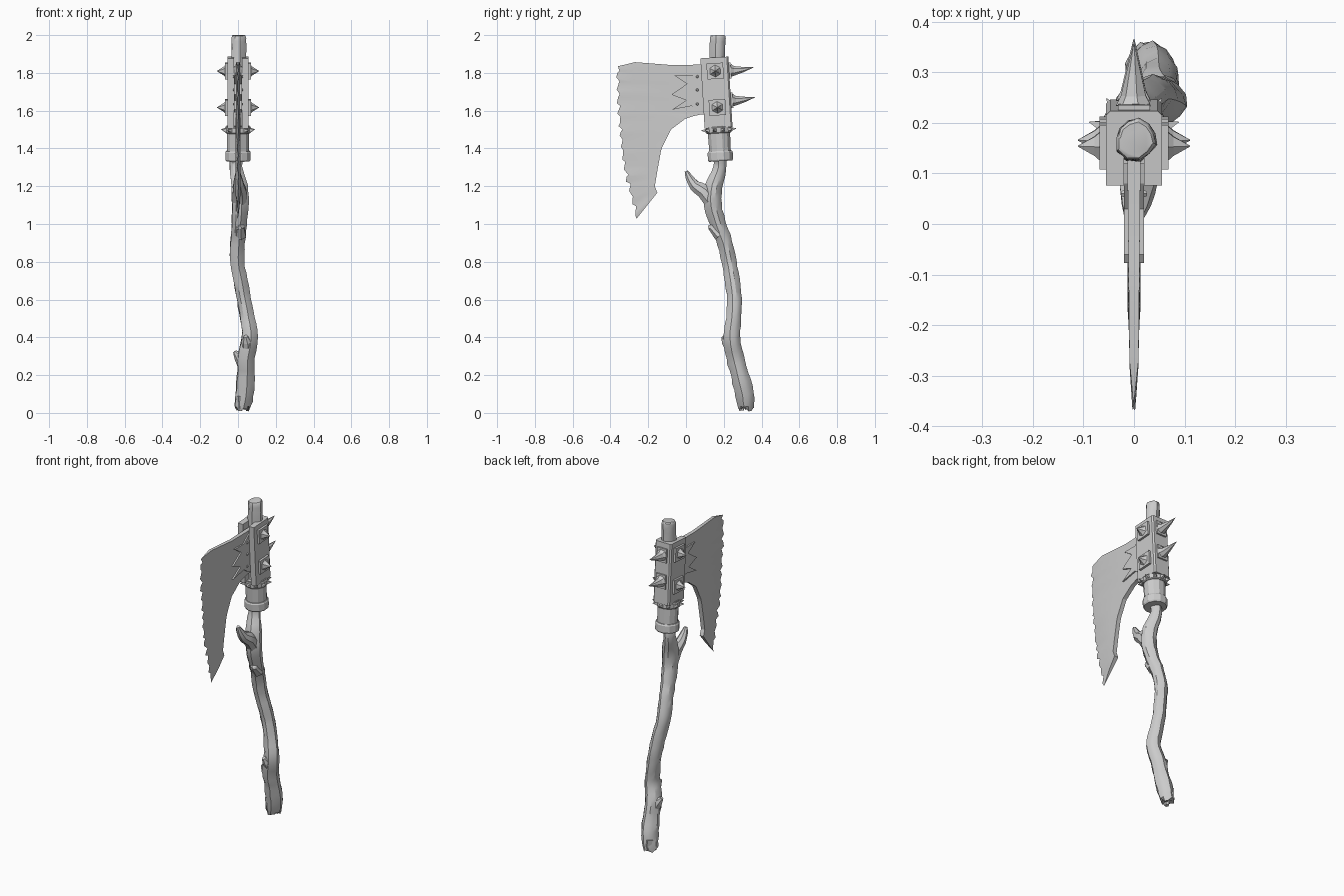
import bpy, bmesh, math, random
from mathutils import Vector, Matrix

if "Cube" in bpy.data.objects:
    bpy.data.objects.remove(bpy.data.objects["Cube"])

random.seed(4)
# Axe head leans slightly forward: local head frame
HEAD = Matrix.Translation((0, 0.161, 1.7)) @ Matrix.Rotation(math.radians(3.5), 4, 'X')
ID = Matrix.Identity(4)


def make(name, verts, faces, mat=ID, smooth=None):
    bm = bmesh.new()
    vs = [bm.verts.new(mat @ Vector(v)) for v in verts]
    for f in faces:
        bm.faces.new([vs[i] for i in f])
    bmesh.ops.recalc_face_normals(bm, faces=bm.faces)
    me = bpy.data.meshes.new(name)
    bm.to_mesh(me)
    bm.free()
    ob = bpy.data.objects.new(name, me)
    bpy.context.collection.objects.link(ob)
    if smooth:
        bpy.context.view_layer.objects.active = ob
        ob.select_set(True)
        bpy.ops.object.shade_smooth_by_angle(angle=math.radians(smooth))
        ob.select_set(False)
    return ob


def loft(name, keys, sides, mat=ID, sub=1, jit=0, flute=0, smooth=None, ragged=0):
    """Tube through (x, y, z, radius) keys with optional carved-wood irregularity."""
    k = [Vector(q) for q in keys]
    pts = []
    for i in range(len(k) - 1):
        p0, p1, p2, p3 = k[max(i - 1, 0)], k[i], k[i + 1], k[min(i + 2, len(k) - 1)]
        for s in range(sub):
            t = s / sub
            pts.append(p1.lerp(p2, t) if sub == 1 else 0.5 * (
                2 * p1 + (p2 - p0) * t + (2 * p0 - 5 * p1 + 4 * p2 - p3) * t * t
                + (3 * p1 - p0 - 3 * p2 + p3) * t ** 3))
    pts.append(k[-1])
    ridge = [1 + random.uniform(-flute, flute) for _ in range(sides)]
    verts = []
    for i, p in enumerate(pts):
        c = p.to_3d()
        T = (pts[min(i + 1, len(pts) - 1)].to_3d() - pts[max(i - 1, 0)].to_3d()).normalized()
        ref = Vector((1, 0, 0)) if abs(T.x) < 0.7 else Vector((0, 1, 0))
        u = (ref - T * ref.dot(T)).normalized()
        w = T.cross(u)
        for j in range(sides):
            a = 2 * math.pi * (j + 0.5) / sides
            r = p[3] * ridge[j] * (1 + random.uniform(-jit, jit))
            v = c + (u * math.cos(a) + w * math.sin(a)) * r
            if i == 0 and ragged:
                v.z = max(0, c.z + random.uniform(-ragged, ragged))
            verts.append(v)
    faces = [(i * sides + j, i * sides + (j + 1) % sides,
              (i + 1) * sides + (j + 1) % sides, (i + 1) * sides + j)
             for i in range(len(pts) - 1) for j in range(sides)]
    n = len(verts)
    faces += [tuple(range(sides)), tuple(range(n - sides, n))]
    return make(name, verts, faces, mat, smooth)


def prism(name, prof, axis, a, b, mat=ID):
    """Extrude a 2D profile along an axis ('X': profile is y,z; 'Z': profile is x,y)."""
    n = len(prof)
    verts = [(d, p, q) if axis == 'X' else (p, q, d) for d in (a, b) for p, q in prof]
    faces = [tuple(range(n)), tuple(range(n, 2 * n))]
    faces += [(i, (i + 1) % n, n + (i + 1) % n, n + i) for i in range(n)]
    return make(name, verts, faces, mat)


def rect(p, q, hp, hq):
    return [(p - hp, q - hq), (p + hp, q - hq), (p + hp, q + hq), (p - hp, q + hq)]


def sample(keys, t):
    for (t0, *a), (t1, *b) in zip(keys, keys[1:]):
        if t <= t1:
            return Vector(a).lerp(Vector(b), (t - t0) / (t1 - t0))
    return Vector(keys[-1][1:])


# Crooked wooden handle with a side branch and knots
loft("handle", [
    (.022, .32, .02, .04), (.035, .312, .1, .05), (.042, .287, .2, .047), (.045, .262, .3, .047),
    (.063, .245, .4, .043), (.05, .254, .5, .04), (.032, .258, .6, .039), (.015, .247, .7, .039),
    (-.004, .23, .8, .039), (-.002, .208, .9, .04), (.006, .172, 1.0, .042), (.012, .145, 1.1, .046),
    (.008, .15, 1.2, .045), (-.012, .182, 1.3, .034), (-.002, .175, 1.4, .036), (.003, .165, 1.7, .04),
    (.004, .168, 1.9, .041), (.004, .17, 1.985, .041), (.004, .17, 2.0, .033)],
    11, sub=3, jit=.06, flute=.12, smooth=30, ragged=.018)
loft("branch", [(.01, .15, 1.09, .04), (.008, .095, 1.17, .04), (.004, .045, 1.205, .031),
                (0, .015, 1.25, .02), (0, .002, 1.28, .01)], 8, sub=2, jit=.06, smooth=30)
loft("lower_knot", [(.05, .25, .33, .04), (.045, .215, .38, .027), (.04, .195, .405, .012)], 7, jit=.1)
loft("side_knot", [(.04, .265, .25, .04), (.005, .262, .3, .026), (-.018, .26, .325, .01)], 7, jit=.1)
loft("upper_knot", [(.01, .18, .94, .035), (.01, .135, .985, .022), (.01, .118, .98, .01)], 7, jit=.1)
for i, (x, y) in enumerate([(.01, .295), (.04, .325), (.02, .345)]):
    loft(f"end_splinter_{i}", [(x, y - .01, .09, .025), (x, y, .012 + .006 * i, .014)], 5, jit=.15)

# Iron socket: U-shaped channel round the handle, open toward the blade
prism("socket", [(-.055, -.074), (-.02, -.074), (-.02, .03), (.02, .03), (.02, -.074), (.055, -.074),
                 (.055, .066), (.047, .074), (-.047, .074), (-.055, .066)], 'Z', -.19, .182, HEAD)

# Collar under the socket with two rings
loft("collar", [(0, 0, -.36, .058), (0, 0, -.18, .062)], 12, HEAD)
loft("collar_lip", [(0, 0, -.368, .064), (0, 0, -.36, .069), (0, 0, -.322, .069), (0, 0, -.314, .064)], 12, HEAD)
loft("collar_band", [(0, 0, -.22, .066), (0, 0, -.215, .07), (0, 0, -.19, .07), (0, 0, -.185, .066)], 12, HEAD)
for i in range(10):
    R = HEAD @ Matrix.Rotation(2 * math.pi * i / 10, 4, 'Z')
    loft(f"band_spike_{i}", [(0, .064, -.203, .016), (0, .093, -.2, .001)], 4, R)

# Side plates with faceted studs, mirrored on both cheeks
for s in (-1, 1):
    for n, z in (("upper", .11), ("lower", -.083)):
        side = "left" if s < 0 else "right"
        prism(f"{n}_plate_{side}", rect(0, z, .044, .042), 'X', s * .05, s * .068, HEAD)
        loft(f"{n}_stud_{side}", [(s * .066, 0, z, .034), (s * .078, 0, z, .022), (s * .111, 0, z, .001)],
             6, HEAD)

# Long back spikes on small base plates
for n, z in (("upper", .108), ("lower", -.05)):
    prism(f"{n}_spike_base", [(y, q) for y, q in rect(.076, z, .008, .042)], 'X', -.032, .032, HEAD)
    loft(f"{n}_back_spike", [(0, .08, z, .036), (0, .1, z - .003, .026), (0, .15, z + .001, .014),
                             (0, .203, z + .009, .001)], 7, HEAD)

# Blade: rows run from the chipped cutting edge to the socket / inner curve
EDGE = [(0, -.36, 1.835), (.03, -.37, 1.81), (.28, -.365, 1.6), (.53, -.345, 1.4), (.72, -.325, 1.25),
        (.85, -.295, 1.15), (1, -.262, 1.028)]
BACK = [(0, .13, 1.845), (.3, .13, 1.58), (.33, .07, 1.58), (.37, 0, 1.56), (.45, -.08, 1.5),
        (.56, -.13, 1.4), (.7, -.152, 1.28), (.85, -.165, 1.2), (1, -.152, 1.165)]
ROWS = 40
verts, faces = [], []
for i in range(ROWS + 1):
    t = i / ROWS
    e, b = sample(EDGE, t), sample(BACK, t)
    bevel = e.lerp(b, min(.55, .09 / (b - e).length))
    mid = bevel.lerp(b, .5)
    if i == 0:
        bevel.y += .02
    elif i < ROWS:
        e.x += (0, .018, .008)[i % 3] * random.uniform(.5, 1.3)
        e.y += random.uniform(-.008, .008)
    wob = random.uniform(-.004, .004)
    verts.append((wob, *e))
    for p, h in ((bevel, .009), (mid, .011), (b, .013)):
        verts += [(h, *p), (-h, *p)]
for i in range(ROWS):
    a, c = i * 7, i * 7 + 7
    for l, r in ((0, 1), (1, 3), (3, 5), (0, 2), (2, 4), (4, 6), (5, 6)):
        faces.append((a + l, a + r, c + r, c + l))
for a in (0, ROWS * 7):
    faces += [(a, a + 1, a + 2), (a + 1, a + 3, a + 4, a + 2), (a + 3, a + 5, a + 6, a + 4)]
make("blade", verts, faces, smooth=20)

# Zigzag reinforcing straps with rivets on both blade faces
ZIG = [(.12, 1.835), (.08, 1.825), (.03, 1.785), (-.06, 1.785), (.005, 1.742), (-.077, 1.685),
       (.0, 1.655), (-.075, 1.605), (.03, 1.625), (.08, 1.592), (.12, 1.59)]
for s in (-1, 1):
    side = "left" if s < 0 else "right"
    prism(f"strap_{side}", ZIG, 'X', s * .008, s * .02, ID)
    for i, z in enumerate((1.78, 1.71, 1.635)):
        loft(f"rivet_{side}_{i}", [(s * .018, .06, z, .009), (s * .026, .06, z, .005)], 6)
